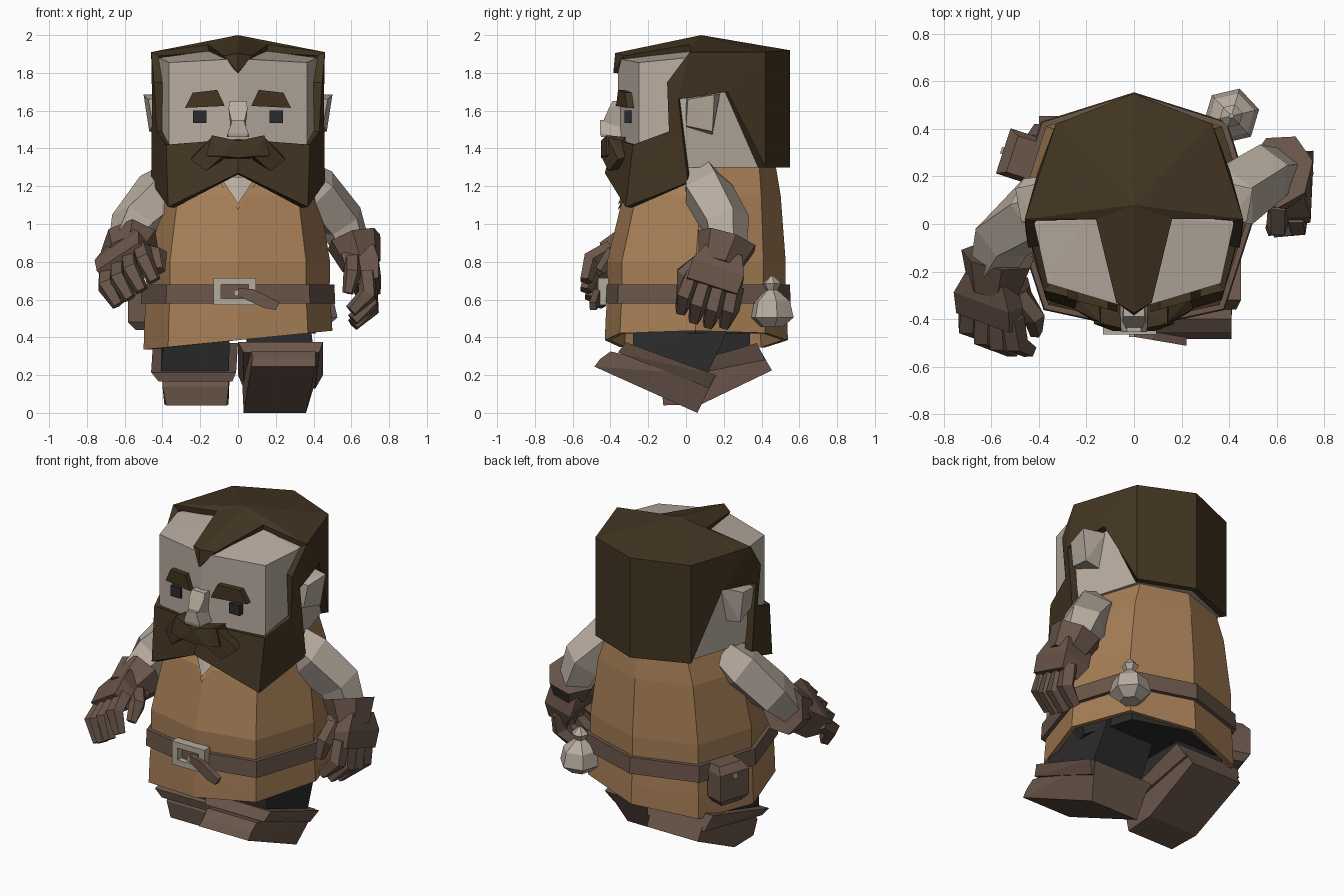
import bpy, bmesh, math
from mathutils import Vector as V

if "Cube" in bpy.data.objects:
    bpy.data.objects.remove(bpy.data.objects["Cube"])


def colour(name, r, g, b):
    m = bpy.data.materials.new(name)
    lin = [((c / 255 + 0.055) / 1.055) ** 2.4 for c in (r, g, b)]
    m.diffuse_color = (*lin, 1)
    m.use_nodes = True
    m.node_tree.nodes["Principled BSDF"].inputs["Base Color"].default_value = m.diffuse_color
    return m


SKIN = colour("pale skin", 184, 172, 160)
HAIR = colour("dark brown hair", 67, 53, 34)
TUNIC = colour("tan cloth", 166, 126, 86)
LEATHER = colour("brown leather", 106, 86, 74)
DARK = colour("charcoal cloth", 43, 43, 44)
EYE = colour("slate eyes", 40, 43, 47)
METAL = colour("pale metal", 180, 172, 157)


def finish(name, bm, mat):
    me = bpy.data.meshes.new(name)
    bm.to_mesh(me)
    bm.free()
    me.materials.append(mat)
    ob = bpy.data.objects.new(name, me)
    bpy.context.collection.objects.link(ob)
    return ob


def hull(name, pts, mat, mirror=False):
    """Convex solid around points, optionally repeated at -x."""
    bm = bmesh.new()
    for s in ((1, -1) if mirror else (1,)):
        vs = [bm.verts.new((s * p[0], p[1], p[2])) for p in pts]
        bmesh.ops.convex_hull(bm, input=vs)
    bmesh.ops.delete(bm, geom=[v for v in bm.verts if not v.link_faces], context='VERTS')
    bmesh.ops.dissolve_limit(bm, angle_limit=0.02, verts=bm.verts, edges=bm.edges)
    bmesh.ops.recalc_face_normals(bm, faces=bm.faces)
    return finish(name, bm, mat)


def box(name, x, y, z, mat, mirror=False):
    return hull(name, [(a, b, c) for a in x for b in y for c in z], mat, mirror)


def sym(pts):
    """Add the mirrored twin of each point."""
    return pts + [(-x, y, z) for x, y, z in pts]


def loft(name, rings, mat):
    """Skin closed rings of equal count and cap both ends."""
    bm = bmesh.new()
    vr = [[bm.verts.new(p) for p in r] for r in rings]
    n = len(rings[0])
    for a, b in zip(vr, vr[1:]):
        for i in range(n):
            bm.faces.new((a[i], a[(i + 1) % n], b[(i + 1) % n], b[i]))
    bm.faces.new(vr[0])
    bm.faces.new(vr[-1])
    bmesh.ops.recalc_face_normals(bm, faces=bm.faces)
    return finish(name, bm, mat)


def tube(name, path, radii, mat, n=6):
    path = [V(p) for p in path]
    rings = []
    for i, (p, r) in enumerate(zip(path, radii)):
        t = (path[min(i + 1, len(path) - 1)] - path[max(i - 1, 0)]).normalized()
        u = t.cross(V((0.3, 1, 0.1))).normalized()
        w = t.cross(u)
        rings.append([p + r * (u * math.cos(k * math.tau / n + math.pi / n)
                               + w * math.sin(k * math.tau / n + math.pi / n)) for k in range(n)])
    return loft(name, rings, mat)


# Head block
hull("head", sym([(x, y, z) for x, y, h in ((0, -.36, 1.875), (.365, -.25, 1.855), (.42, .0, 1.88),
                                             (.30, .39, 1.88), (0, .51, 1.88), (0, .06, 1.93),
                                             (.2, .02, 1.91)) for z in (1.3, h)]), SKIN)

# Hair and beard: half shell mirrored, thickened inwards
H = [(0, .55, 1.92), (0, .08, 2.0), (.33, .42, 1.91), (.46, .02, 1.91), (0, .55, 1.3), (.33, .42, 1.3),
     (.405, .22, 1.70), (.455, -.04, 1.66), (.445, -.10, 1.75), (.16, .02, 1.95), (.075, -.33, 1.89),
     (0, -.375, 1.905), (0, -.385, 1.8),
     (0, -.38, 1.45), (0, -.43, 1.27), (.38, -.28, 1.42), (.37, -.32, 1.09), (.43, -.09, 1.49), (.46, .01, 1.22)]
F = [(1, 0, 2), (1, 2, 3), (0, 4, 5, 2), (2, 5, 6), (2, 6, 3), (3, 6, 7), (3, 7, 8), (1, 3, 9), (1, 9, 10, 11),
     (11, 10, 12), (13, 15, 16, 14), (15, 17, 18, 16), (17, 8, 7, 18)]
bm = bmesh.new()
for s in (1, -1):
    vs = [bm.verts.new((s * x, y, z)) for x, y, z in H]
    for f in F:
        bm.faces.new([vs[i] for i in f])
bmesh.ops.remove_doubles(bm, verts=bm.verts, dist=1e-4)
for f in bm.faces:
    f.normal_update()
    if f.normal.dot(f.calc_center_median() - V((0, .1, 1.55))) < 0:
        f.normal_flip()
hair = finish("hair_and_beard", bm, HAIR)
mod = hair.modifiers.new("thickness", 'SOLIDIFY')
mod.thickness, mod.offset = 0.045, -1

# Face details
hull("moustache_inner", [(0, -.45, 1.44), (0, -.45, 1.35), (0, -.36, 1.44), (0, -.36, 1.34), (.14, -.42, 1.47),
                         (.14, -.32, 1.46), (.09, -.45, 1.36), (.17, -.42, 1.36)], HAIR, True)
hull("moustache_tips", [(.13, -.42, 1.47), (.13, -.32, 1.45), (.08, -.45, 1.36), (.08, -.38, 1.34), (.17, -.41, 1.28),
                        (.17, -.36, 1.29), (.25, -.36, 1.34), (.24, -.31, 1.36)], HAIR, True)
hull("nose_bridge", sym([(.045, -.33, 1.65), (.045, -.39, 1.65), (.05, -.41, 1.61), (.03, -.445, 1.53),
                         (.035, -.34, 1.46)]), SKIN)
hull("nose_tip", sym([(.03, -.455, 1.55), (.055, -.455, 1.48), (.05, -.45, 1.46), (.06, -.34, 1.46),
                      (.03, -.34, 1.55)]), SKIN)
box("eyes", (.167, .237), (-.325, -.26), (1.535, 1.6), EYE, True)
brow = [(.07, 1.625), (.11, 1.71), (.24, 1.695), (.28, 1.615)]
hull("eyebrows", [(x, -.35 + .278 * x + dy, z) for x, z in brow for dy in (-.04, .04)], HAIR, True)
hull("ears", [(.38, -.0, 1.51), (.36, .14, 1.47), (.40, -.0, 1.67), (.36, .18, 1.69), (.45, .0, 1.52),
              (.475, .01, 1.66), (.50, .15, 1.685), (.47, .14, 1.49)], SKIN, True)

# Tunic: eight-sided section lofted downwards with a hollow hem
BASE = [(0, -.48), (.37, -.40), (.5, 0), (.38, .37), (0, .49), (-.38, .37), (-.5, 0), (-.37, -.40)]


def section(z, s, cy=.05, tilt=0):
    return [(x * s, cy + y * s, z + tilt * x) for x, y in BASE]


loft("tunic", [section(1.32, .72, .12), section(1.15, .86, .08), section(.8, .975), section(.64, .97),
               section(.5, .99, .05, .02), section(.385, 1.0, .05, .1), section(.385, .94, .05, .1),
               section(.5, .91)], TUNIC)
loft("belt", [section(.58, .95), section(.58, 1.03), section(.68, 1.02), section(.68, .95)], LEATHER)
loft("hips", [section(.42, .82), section(.54, .86)], DARK)
hull("collar", sym([(0, -.362, 1.075), (.12, -.265, 1.25), (0, -.29, 1.25), (0, -.2, 1.2)]), TUNIC)
hull("neck_opening", sym([(0, -.36, 1.105), (.095, -.285, 1.25), (0, -.305, 1.25), (0, -.2, 1.2)]), SKIN)

# Buckle and belt end
for nm, x, z in (("left", (-.13, -.09), (.57, .715)), ("right", (.055, .095), (.57, .715)),
                 ("top", (-.13, .095), (.68, .715)), ("bottom", (-.13, .095), (.57, .605))):
    box("buckle_" + nm, x, (-.465, -.41), z, METAL)
box("buckle_pin", (-.02, .08), (-.475, -.44), (.62, .65), METAL)
hull("belt_end", [(x, y - .17 * max(x, 0), z) for x, z in ((0, .62), (0, .66), (.08, .655), (.22, .585), (.2, .545),
                                                          (.14, .555)) for y in (-.475, -.44)], LEATHER)

# Coin bag and belt pouch
tube("coin_bag", [(.41, .455, z) for z in (.455, .505, .59, .65, .685, .725)],
     [.06, .12, .10, .03, .05, .01], SKIN)
n, t = V((-.95, .31, 0)), V((.31, .95, 0))
c = V((-.465, .28, 0))
hull("belt_pouch", [c + n * a + t * b * w + V((0, 0, z)) for z, a1, w in ((.44, .06, .7), (.48, .09, 1), (.64, .09, 1),
                    (.68, .05, .8)) for a in (-.03, a1) for b in (-.1, .1)], LEATHER)
hull("pouch_button", [c + n * a + t * b + V((0, 0, .62 + z)) for a in (.07, .10) for b in (-.015, .015)
                      for z in (-.015, .015)], METAL)


# Boots and legs: rows of (y, z, x inner, x outer)
def rows(name, r, mat):
    hull(name, [(x, y, z) for y, z, a, b in r for x in (a, b)], mat)


rows("front_boot", [(.06, 0, .03, .36), (-.485, .245, .07, .41), (-.455, .285, .08, .41), (-.40, .325, .07, .41),
                    (.16, .2, .02, .42)], LEATHER)
rows("front_boot_cuff", [(-.32, .375, .0, .45), (-.36, .32, .03, .43), (.155, .2, .0, .45), (.12, .13, .03, .41)], LEATHER)
rows("rear_boot", [(-.12, .04, -.38, -.06), (.08, .045, -.39, -.05), (.455, .225, -.40, -.05), (.40, .32, -.40, -.04),
                   (-.13, .14, -.40, -.05), (-.1, .2, -.40, -.05)], LEATHER)
rows("rear_boot_cuff", [(-.15, .165, -.42, -.03), (-.16, .215, -.46, -.01), (.375, .37, -.45, .0),
                        (.42, .28, -.42, -.03)], LEATHER)
rows("front_leg", [(-.28, .33, .05, .40), (.11, .2, .05, .40), (.25, .5, .04, .38), (-.28, .5, .04, .38)], DARK)
rows("rear_leg", [(-.13, .2, -.41, -.05), (.34, .34, -.41, -.05), (.34, .5, -.36, -.04), (-.18, .5, -.38, -.04)], DARK)

# Arms
tube("right_arm", [(.31, .08, 1.25), (.41, .11, 1.17), (.55, .21, 1.01), (.61, .22, .86)], [.11, .145, .13, .10], SKIN, 5)
tube("left_arm", [(-.31, .10, 1.24), (-.41, .06, 1.16), (-.55, -.05, 1.0), (-.59, -.18, .88)], [.11, .145, .13, .10], SKIN, 5)


# Gloves: o = wrist, d = finger direction, s = thumb side, sign picks the palm side
def glove(side, o, d, s, sign):
    o, d, s = V(o), V(d).normalized(), V(s)
    s = (s - d * s.dot(d)).normalized()
    p = d.cross(s) * sign
    P = lambda a, b, c: o + d * a + s * b + p * c
    rings = [[P(a, r * math.cos(k * math.tau / 7), r * .9 * math.sin(k * math.tau / 7)) for k in range(7)]
             for a, r in ((-.04, .11), (-.045, .165), (.10, .12))]
    loft(side + "_glove_cuff", rings, LEATHER)
    hull(side + "_glove_palm", [P(a, b, c) for a, w, h in ((.04, .10, .09), (.14, .145, .09), (.24, .14, .06))
                                for b in (-w, w) for c in (-h, h)], LEATHER)
    for i, b in enumerate((-.12, -.04, .04, .12)):
        e = .025 if i in (1, 2) else 0
        tube(f"{side}_glove_finger_{i + 1}", [P(.19, b * .95, -.01), P(.31 + e, b * 1.05, .02), P(.37 + e, b, .13)],
             [.05, .052, .036], LEATHER, 5)
    tube(side + "_glove_thumb", [P(.1, .1, .04), P(.19, .17, .07), P(.28, .15, .12)], [.05, .048, .03], LEATHER, 5)


glove("right", (.625, .21, .875), (.27, -.30, -.88), (0.05, -1, 0), 1)
glove("left", (-.575, -.18, .865), (-.1, -.85, -.32), (.78, 0, .6), -1)
